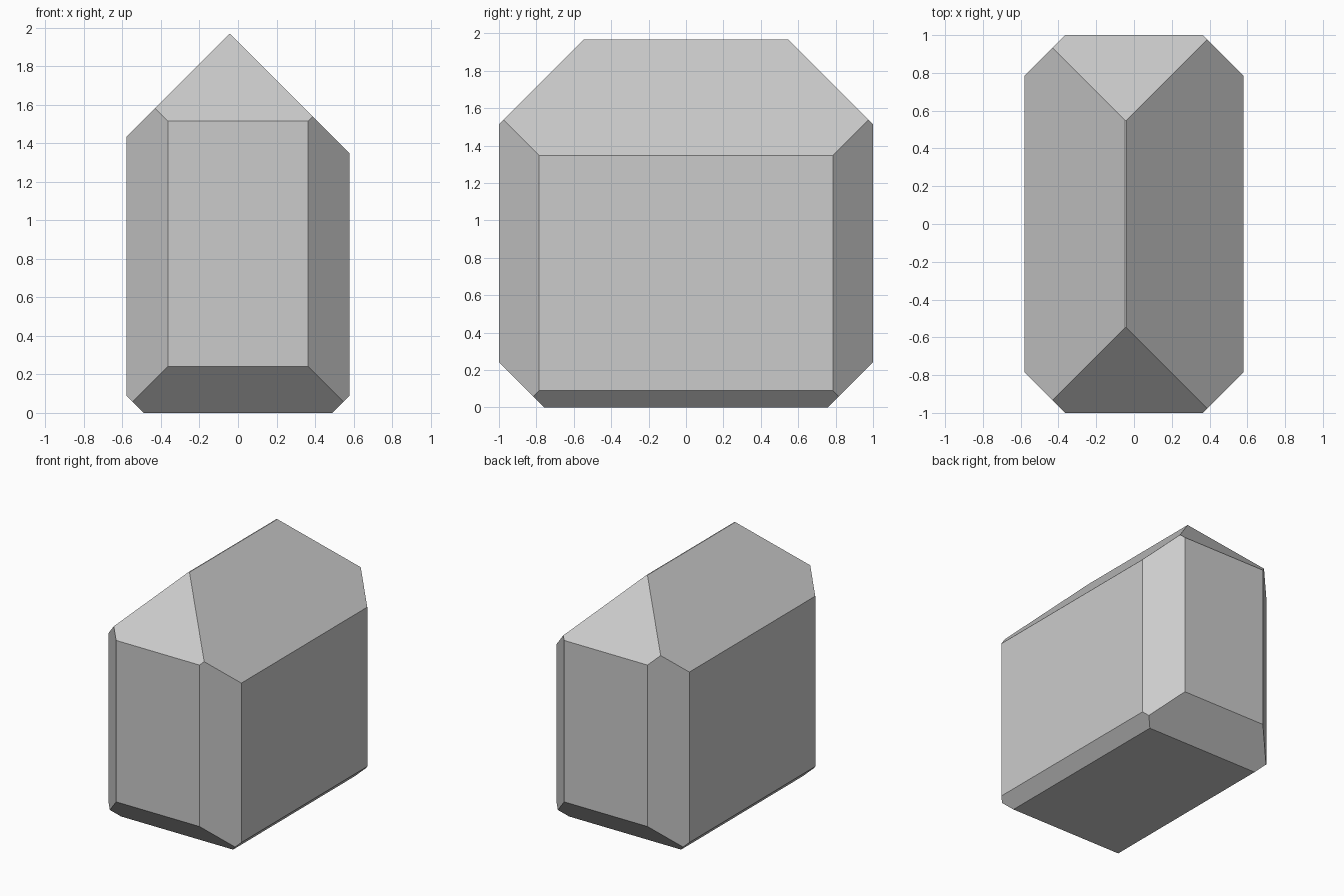
import bpy, bmesh
from mathutils import Vector

if "Cube" in bpy.data.objects:
    bpy.data.objects.remove(bpy.data.objects["Cube"])

HALF_X, HALF_Y, HEIGHT = 0.579, 1.0, 1.967

# Block: plain box standing on the ground
bm = bmesh.new()
bmesh.ops.create_cube(bm, size=1)
for v in bm.verts:
    v.co = Vector((v.co.x * 2 * HALF_X, v.co.y * 2 * HALF_Y, (v.co.z + 0.5) * HEIGHT))


def chamfer(normal, offset):
    """Slice off everything beyond normal . p = offset and cap the cut."""
    n = Vector(normal)
    cut = bmesh.ops.bisect_plane(
        bm, geom=bm.verts[:] + bm.edges[:] + bm.faces[:], dist=1e-5,
        plane_co=n * (offset / n.length_squared), plane_no=n, clear_outer=True)
    edges = [e for e in cut["geom_cut"] if isinstance(e, bmesh.types.BMEdge)]
    bmesh.ops.contextual_create(bm, geom=edges)


for s in (-1, 1):
    # Vertical corners
    for t in (-1, 1):
        chamfer((s, t, 0), 1.364)
    # End slopes above and below
    chamfer((0, s, 1), 2.515)
    chamfer((0, s, -1), 0.759)
    # Bottom side edges
    chamfer((s, 0, -1), 0.489)

# Roof slopes, meeting in an off-centre ridge
chamfer((1, 0, 1), 1.927)
chamfer((-1, 0, 1), 2.014)

bmesh.ops.recalc_face_normals(bm, faces=bm.faces[:])
mesh = bpy.data.meshes.new("faceted_block")
bm.to_mesh(mesh)
bm.free()
bpy.context.collection.objects.link(bpy.data.objects.new("faceted_block", mesh))
